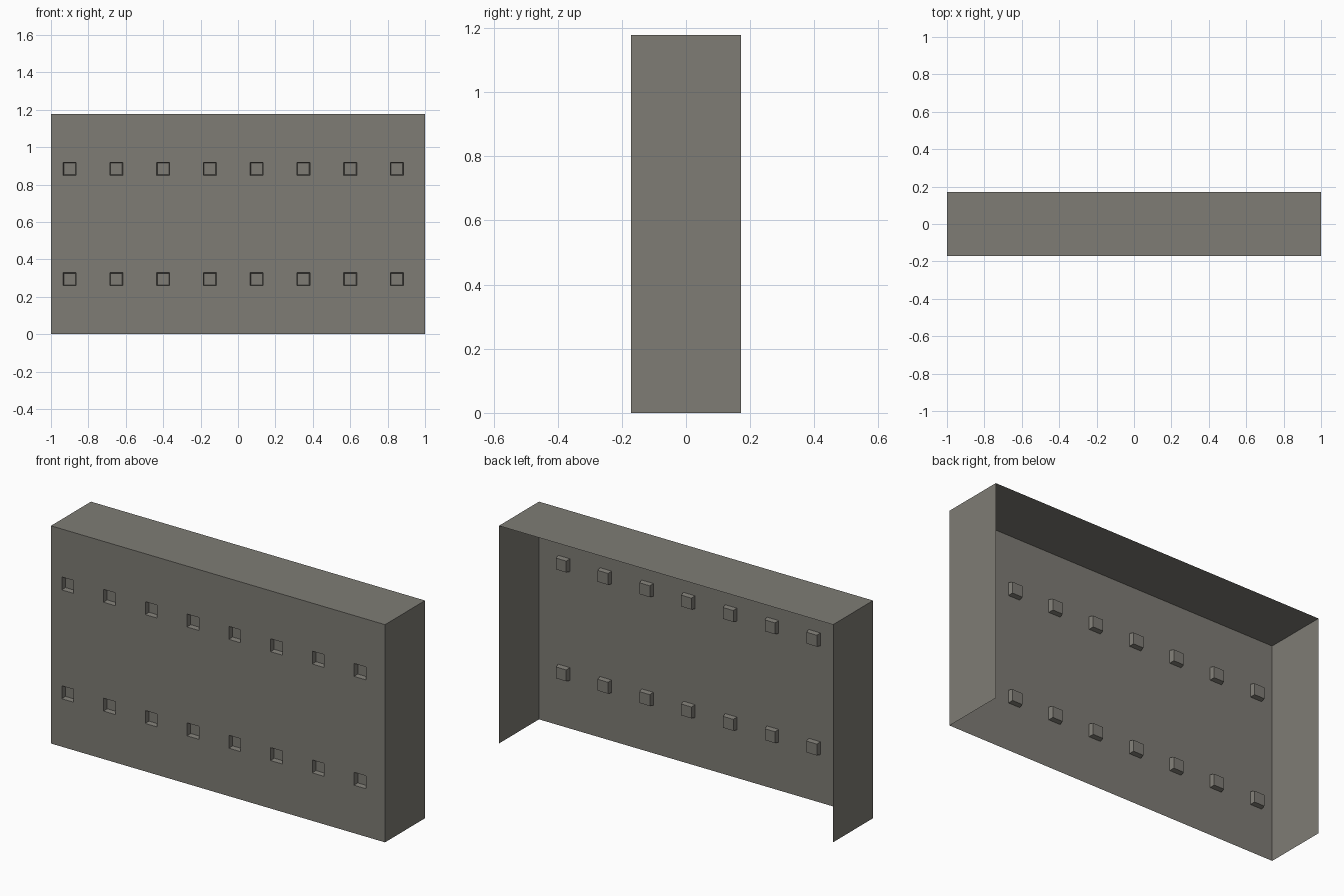
import bpy, bmesh

if "Cube" in bpy.data.objects:
    bpy.data.objects.remove(bpy.data.objects["Cube"])

W, D, H = 1.0, 0.171, 1.178        # half width, half depth, height
HALF = 0.035                       # half size of a window opening

wall_mat = bpy.data.materials.new("warm grey concrete")
wall_mat.diffuse_color = (0.21, 0.202, 0.178, 1)
wall_mat.use_nodes = True
wall_mat.node_tree.nodes["Principled BSDF"].inputs["Base Color"].default_value = wall_mat.diffuse_color


def make_object(name, bm):
    mesh = bpy.data.meshes.new(name)
    bm.to_mesh(mesh)
    bm.free()
    mesh.materials.append(wall_mat)
    obj = bpy.data.objects.new(name, mesh)
    bpy.context.collection.objects.link(obj)
    return obj


def panel(name, corners):
    bm = bmesh.new()
    bm.faces.new([bm.verts.new(c) for c in corners])
    return make_object(name, bm)


def breaks(centres, low, high):
    cuts = [c + s * HALF for c in centres for s in (-1, 1)]
    return [low] + cuts + [high]


# Front wall: a sheet of cells, every odd cell is a window pocket
xs = breaks([-0.9 + 0.25 * i for i in range(8)], -W, W)
zs = breaks([H * 0.25, H * 0.75], 0, H)
bm = bmesh.new()
grid = [[bm.verts.new((x, -D, z)) for x in xs] for z in zs]
windows = []
for j in range(len(zs) - 1):
    for i in range(len(xs) - 1):
        f = bm.faces.new((grid[j][i], grid[j][i + 1],
                          grid[j + 1][i + 1], grid[j + 1][i]))
        if i % 2 and j % 2:
            windows.append(f)
bm.normal_update()
# Slightly tapered pockets pushed back into the shell
bmesh.ops.inset_individual(bm, faces=windows, thickness=0.006)
for v in {v for f in windows for v in f.verts}:
    v.co.y = -D + 0.025
bm.normal_update()
make_object("front_wall", bm)

# Roof and side walls; the back and the bottom stay open
panel("roof", [(-W, -D, H), (W, -D, H), (W, D, H), (-W, D, H)])
panel("right_wall", [(W, -D, 0), (W, D, 0), (W, D, H), (W, -D, H)])
panel("left_wall", [(-W, D, 0), (-W, -D, 0), (-W, -D, H), (-W, D, H)])
